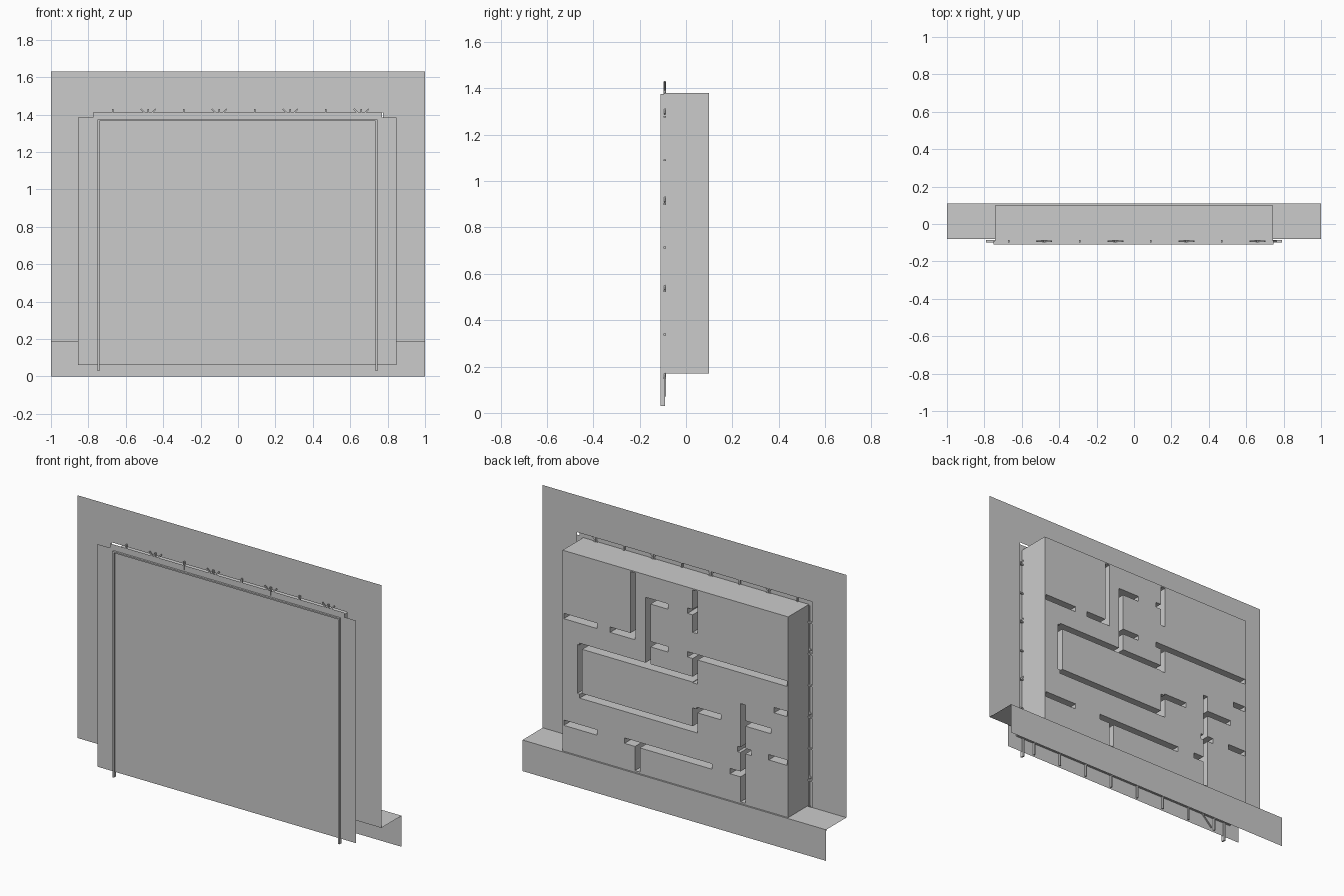
import bpy, bmesh
from mathutils import Vector, Matrix

cube = bpy.data.objects.get("Cube")
if cube:
    bpy.data.objects.remove(cube, do_unlink=True)

grey = bpy.data.materials.new("plain_grey")
grey.use_nodes = True
grey.diffuse_color = (0.6, 0.6, 0.6, 1)
grey.node_tree.nodes["Principled BSDF"].inputs["Base Color"].default_value = (0.6, 0.6, 0.6, 1)


def finish(name, bm):
    mesh = bpy.data.meshes.new(name)
    bm.to_mesh(mesh)
    bm.free()
    mesh.materials.append(grey)
    obj = bpy.data.objects.new(name, mesh)
    bpy.context.collection.objects.link(obj)
    return obj


def add_box(bm, x, y, z):
    """Box from three (low, high) ranges."""
    size = [abs(r[1] - r[0]) for r in (x, y, z)]
    mid = [(r[0] + r[1]) / 2 for r in (x, y, z)]
    bmesh.ops.create_cube(bm, size=1, matrix=Matrix.Translation(mid) @ Matrix.Diagonal((*size, 1)))


def add_sheet(bm, x, z, y):
    """Upright rectangle facing the front."""
    corners = [(x[0], z[0]), (x[1], z[0]), (x[1], z[1]), (x[0], z[1])]
    bm.faces.new([bm.verts.new((a, y, b)) for a, b in corners])


def add_bar(bm, start, end, width=0.012):
    """Flat lattice bar between two (x, z) points."""
    a, b = Vector((start[0], 0, start[1])), Vector((end[0], 0, end[1]))
    d = b - a
    turn = d.to_track_quat('X', 'Y').to_matrix().to_4x4()
    place = Matrix.Translation((a + b) / 2 + Vector((0, -0.092, 0)))
    bmesh.ops.create_cube(bm, size=1, matrix=place @ turn @ Matrix.Diagonal((d.length, 0.008, width, 1)))


LEDGE = 0.185
WALL_Y = -0.08

# Large backing wall around an opening
bm = bmesh.new()
add_sheet(bm, (-1, -0.775), (LEDGE, 1.41), WALL_Y)
add_sheet(bm, (0.775, 1), (LEDGE, 1.41), WALL_Y)
add_sheet(bm, (-1, 1), (1.41, 1.63), WALL_Y)
bmesh.ops.remove_doubles(bm, verts=bm.verts, dist=0.001)
finish("backing_wall", bm)

# Ledge and rear skirt, swept across the width
bm = bmesh.new()
profile = [(WALL_Y, LEDGE), (0.11, LEDGE), (0.11, 0)]
rows = [[bm.verts.new((x, y, z)) for y, z in profile] for x in (-1, 1)]
for i in range(2):
    bm.faces.new((rows[0][i], rows[1][i], rows[1][i + 1], rows[0][i + 1]))
finish("rear_ledge", bm)

# Front panel and the slightly taller sheet behind it
bm = bmesh.new()
add_sheet(bm, (-0.855, 0.847), (0.06, 1.385), -0.0985)
finish("front_panel", bm)
bm = bmesh.new()
add_sheet(bm, (-0.775, 0.77), (LEDGE, 1.41), -0.097)
finish("inner_panel", bm)

# Thin rims standing proud of the front panel
bm = bmesh.new()
for x in (-0.745, 0.74):
    add_box(bm, (x - 0.005, x + 0.005), (-0.11, -0.09), (0.03, 1.375))
add_box(bm, (-0.745, 0.74), (-0.11, -0.09), (1.367, 1.375))
finish("front_rims", bm)

# Lattice of studs, rails and diagonal braces
bm = bmesh.new()
for k in range(8):
    x = -0.67 + 0.19 * k
    add_bar(bm, (x, 0.07), (x, 1.43))
    if k % 2:
        for side in (-1, 1):
            run = min(1.31, 0.76 - side * x)
            add_bar(bm, (x - side * 0.04, 1.43), (x + side * run, 1.39 - run), 0.006)
for k in range(7):
    add_bar(bm, (-0.79, 0.15 + 0.188 * k), (0.79, 0.15 + 0.188 * k))
finish("lattice", bm)

# Deep rear block with maze slots
bm = bmesh.new()
add_box(bm, (-0.743, 0.743), (-0.095, 0.1), (LEDGE - 0.015, 1.38))
block = finish("maze_block", bm)

level_slots = [  # x from, x to, height
    (0.05, 0.18, 1.23), (-0.14, -0.08, 1.24), (0.515, 0.735, 0.99), (0.265, 0.43, 0.99),
    (0.05, 0.18, 0.975), (-0.14, -0.08, 0.98), (-0.735, -0.14, 0.98), (-0.145, 0.63, 0.84),
    (-0.145, 0.63, 0.545), (-0.3, -0.14, 0.665), (0.515, 0.735, 0.355), (-0.24, 0.335, 0.355),
    (-0.63, -0.45, 0.67), (-0.735, -0.65, 0.8), (-0.5, -0.41, 0.505), (-0.735, -0.615, 0.51),
    (-0.45, -0.36, 0.36)]
upright_slots = [  # x, bottom, top
    (0.28, 0.99, 1.372), (0.18, 0.855, 1.245), (-0.13, 1.12, 1.372), (0.63, 0.553, 0.845),
    (-0.13, 0.82, 0.987), (-0.13, 0.53, 0.67), (0.25, 0.195, 0.36), (-0.445, 0.195, 0.78)]
HALF = 0.016
bm = bmesh.new()
for a, b, z in level_slots:
    add_box(bm, (a, b), (-0.08, 0.2), (z - HALF, z + HALF))
for x, a, b in upright_slots:
    add_box(bm, (x - HALF, x + HALF), (-0.081, 0.21), (a, b))
cutter = finish("slot_cutter", bm)
cutter.hide_render = True

cut = block.modifiers.new("slots", 'BOOLEAN')
cut.operation = 'DIFFERENCE'
cut.solver = 'EXACT'
cut.use_self = True
cut.object = cutter
bpy.context.view_layer.objects.active = block
bpy.ops.object.modifier_apply(modifier=cut.name)
bpy.data.objects.remove(cutter, do_unlink=True)
